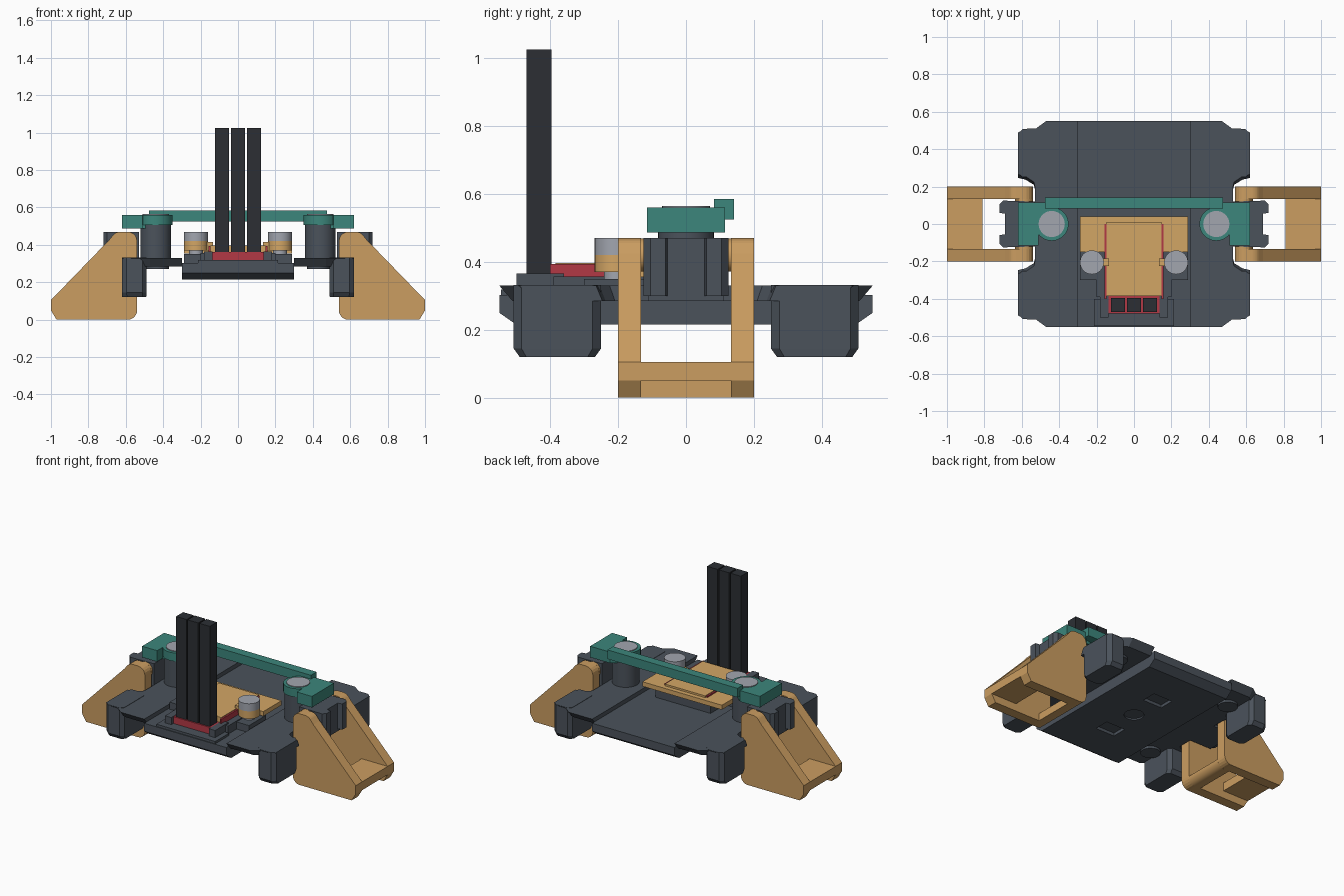
import bpy, bmesh, math

if "Cube" in bpy.data.objects:
    bpy.data.objects.remove(bpy.data.objects["Cube"])

COL = dict(slate=(.07, .085, .105), tan=(.60, .34, .12), gold=(.65, .38, .13), teal=(.045, .24, .2),
           red=(.45, .04, .06), black=(.025, .028, .034), steel=(.36, .38, .43))
MATS = {}
for k, c in COL.items():
    MATS[k] = bpy.data.materials.new(k)
    MATS[k].diffuse_color = (*c, 1)


def prism(name, pts, lo, hi, axis, col, lo_scale=(1, 1), bevel=0, smooth=False):
    """Extrude a 2D profile along an axis; lo_scale shrinks the low end."""
    put = {'x': lambda a, b, h: (h, a, b), 'y': lambda a, b, h: (a, h, b), 'z': lambda a, b, h: (a, b, h)}[axis]
    bm = bmesh.new()
    low = [bm.verts.new(put(a * lo_scale[0], b * lo_scale[1], lo)) for a, b in pts]
    top = [bm.verts.new(put(a, b, hi)) for a, b in pts]
    n = len(pts)
    bm.faces.new(low)
    bm.faces.new(top)
    for i in range(n):
        j = (i + 1) % n
        bm.faces.new((low[i], low[j], top[j], top[i]))
    bmesh.ops.recalc_face_normals(bm, faces=bm.faces)
    if bevel:
        bmesh.ops.bevel(bm, geom=bm.edges[:], offset=bevel, segments=1, affect='EDGES')
    me = bpy.data.meshes.new(name)
    bm.to_mesh(me)
    bm.free()
    me.materials.append(MATS[col])
    ob = bpy.data.objects.new(name, me)
    bpy.context.collection.objects.link(ob)
    if smooth:
        bpy.ops.object.select_all(action='DESELECT')
        ob.select_set(True)
        bpy.context.view_layer.objects.active = ob
        bpy.ops.object.shade_smooth_by_angle(angle=math.radians(30))
    return ob


def box(name, x0, x1, y0, y1, z0, z1, col, bevel=0):
    return prism(name, [(x0, y0), (x1, y0), (x1, y1), (x0, y1)], z0, z1, 'z', col, bevel=bevel)


def ring(cx, cy, r, n=32, a0=0, a1=360):
    closed = abs(a1 - a0) == 360
    steps = n if closed else n - 1
    return [(cx + r * math.cos(math.radians(a0 + (a1 - a0) * i / steps)),
             cy + r * math.sin(math.radians(a0 + (a1 - a0) * i / steps))) for i in range(n)]


def cyl(name, x, y, r, z0, z1, col):
    return prism(name, ring(x, y, r), z0, z1, 'z', col, smooth=True)


def flip(s, pts):
    return [(s * a, b) for a, b in pts]


# Central slab with chamfered front and back, pockets underneath
half = [(.50, .215), (.55, .25), (.55, .303)]
slab = prism('centre_slab', half + [(-a, b) for a, b in half[::-1]], -.30, .30, 'x', 'slate')
cutters = [box('pocket_cutter', -.07, .07, y - .05, y + .05, .19, .235, 'slate') for y in (-.22, .22)]
cutters.append(cyl('round_pocket_cutter', 0, 0, .06, .19, .225, 'slate'))
for c in cutters:
    m = slab.modifiers.new('pocket', 'BOOLEAN')
    m.object, m.solver = c, 'EXACT'
    c.hide_render = c.hide_viewport = True
box('front_step', -.215, .215, -.545, -.40, .25, .318, 'slate')

# Side wings of the platform
edge = [(.53, .20), (.535, .225), (.58, .255), (.62, .265), (.62, .49), (.57, .51), (.525, .51), (.47, .55)]
wing = [(.30, -.55)] + [(x, -y) for x, y in edge[::-1]] + edge + [(.30, .55)]
# Profiles reused on both sides
leg = ([(.97, 0), (1, .05), (1, .105), (.69, .425)] + ring(.63, .42, .05, 5, 45, 90)
       + ring(.59, .42, .05, 6, 90, 180) + ring(.59, .05, .05, 6, 180, 270))
clip = [(.53, -.12), (.70, -.125), (.72, -.105), (.72, -.06), (.69, -.055)]
clip += [(x, -y) for x, y in clip[::-1]]
bracket = [(.62, -.115), (.51, -.115), (.51, -.06), (.44, -.06), (.44, .085), (.475, .115), (.62, .115)]
arm = [(.14, -.15), (.29, -.15), (.29, .04), (.14, .04)]

for s, side in ((1, 'right'), (-1, 'left')):
    def bx(name, x0, x1, *rest, **kw):
        return box(f'{side}_{name}', *sorted((s * x0, s * x1)), *rest, **kw)

    prism(f'{side}_wing', flip(s, wing), .285, .33, 'z', 'slate', lo_scale=(1, .93))
    # Corner feet, with bosses beneath the wing
    for t, end in ((1, 'rear'), (-1, 'front')):
        foot = [(.49, .275), (.51, .25), (.595, .25), (.62, .275), (.62, .485), (.595, .508), (.51, .508), (.49, .485)]
        prism(f'{side}_{end}_corner_foot', [(s * a, t * b) for a, b in foot], .145, .332, 'z', 'slate')
        tip = [(s * (.555 + (a - .555) * .99), t * (.379 + (b - .379) * .86)) for a, b in foot]
        # tapered tip: bridge between the foot and a smaller end
        bm = bmesh.new()
        up = [bm.verts.new((s * a, t * b, .145)) for a, b in foot]
        dn = [bm.verts.new((a, b, .12)) for a, b in tip]
        bm.faces.new(dn)
        for i in range(8):
            j = (i + 1) % 8
            bm.faces.new((up[i], up[j], dn[j], dn[i]))
        bm.faces.new(up)
        bmesh.ops.recalc_face_normals(bm, faces=bm.faces)
        me = bpy.data.meshes.new('foot_tip')
        bm.to_mesh(me)
        bm.free()
        me.materials.append(MATS['slate'])
        bpy.context.collection.objects.link(bpy.data.objects.new(f'{side}_{end}_foot_tip', me))
        cyl(f'{side}_{end}_boss', s * .43, t * .36, .06, .27, .30, 'slate')

    # Triangular support leg: two cheeks, a tread, and two rounded rods
    for y0, y1, end in ((-.2, -.133, 'front'), (.133, .2, 'rear')):
        prism(f'{side}_{end}_leg_cheek', flip(s, leg), y0, y1, 'y', 'tan')
    bx('leg_tread', .81, 1.0, -.134, .134, .05, .105, 'tan')
    prism(f'{side}_leg_top_rod', ring(s * .588, .42, .049, 24), -.134, .134, 'y', 'tan', smooth=True)
    rod = ring(.59, .05, .05, 8, 180, 270) + [(.63, 0), (.63, .05)]
    prism(f'{side}_leg_bottom_rod', flip(s, rod), -.134, .134, 'y', 'tan', smooth=True)
    # Clip around the upper rod
    prism(f'{side}_leg_clip', flip(s, clip), .30, .47, 'z', 'slate')
    bx('clip_base', .50, .69, -.11, .11, .285, .305, 'slate')

    # Large post, steel pin and teal bracket
    cyl(f'{side}_post', s * .44, 0, .082, .32, .51, 'slate')
    cyl(f'{side}_bracket_ring', s * .44, 0, .09, .505, .56, 'teal')
    prism(f'{side}_bracket', flip(s, bracket), .487, .56, 'z', 'teal')
    cyl(f'{side}_post_pin', s * .44, 0, .07, .50, .565, 'steel')

    # Small pin with a gold collar
    bx('pin_pad', .155, .29, -.30, -.12, .30, .35, 'slate')
    cyl(f'{side}_pin_stem', s * .225, -.205, .037, .34, .38, 'steel')
    cyl(f'{side}_collar', s * .225, -.205, .064, .37, .42, 'gold')
    bx('collar_link', .135, .17, -.225, -.185, .37, .415, 'gold')
    cyl(f'{side}_small_pin', s * .225, -.205, .064, .42, .47, 'steel')
    prism(f'{side}_plate_arm', flip(s, arm), .355, .385, 'z', 'gold')
    # Red rail and housing wall
    bx('red_rail', .147, .157, -.40, 0, .35, .393, 'red')
    bx('housing_wall', .137, .183, -.50, -.36, .30, .365, 'slate')

# Beam linking the brackets
box('cross_beam', -.475, .475, .083, .142, .525, .585, 'teal')

# Gold plate and the block under it
box('plate_base', -.20, .20, -.39, .03, .30, .357, 'slate')
box('gold_plate', -.147, .147, -.385, .01, .355, .397, 'gold')
box('gold_plate_back', -.16, .16, .0, .04, .355, .385, 'gold')

# Red holder and three upright blades
box('red_holder', -.147, .147, -.478, -.38, .30, .363, 'red')
for i in (-1, 0, 1):
    box(f'blade_{i + 2}', i * .085 - .038, i * .085 + .038, -.47, -.396, .35, 1.025, 'black')

for m in bpy.data.materials:
    if m.users and not m.is_grease_pencil:
        m.use_nodes = True
        m.node_tree.nodes["Principled BSDF"].inputs["Base Color"].default_value = m.diffuse_color
